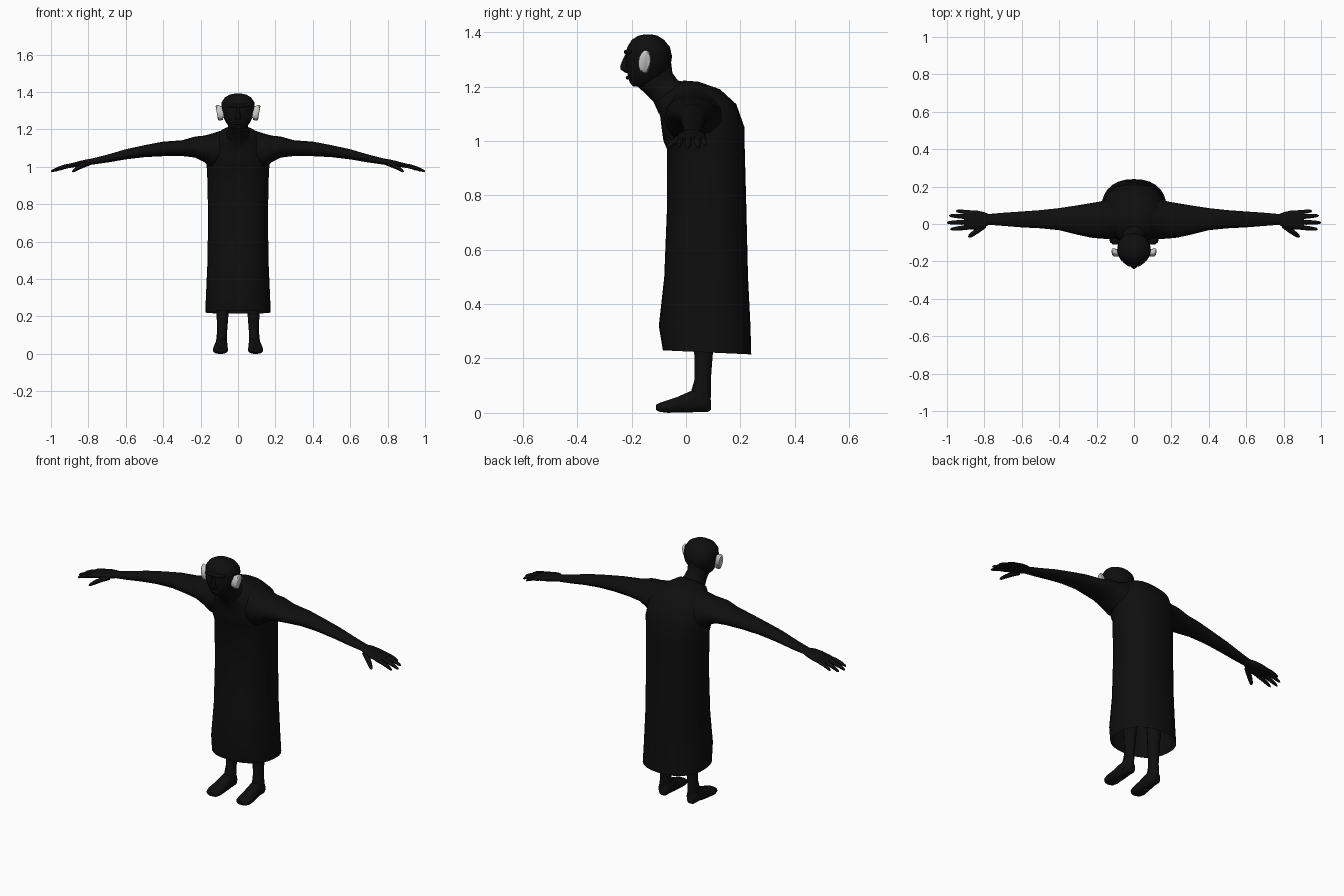
import bpy, bmesh, math
from mathutils import Vector as V


def material(name, rgb):
    m = bpy.data.materials.new(name)
    m.diffuse_color = (*rgb, 1)
    return m


BLACK = material("soft black", (0.0045, 0.0045, 0.0045))
PALE = material("pale grey", (0.6, 0.6, 0.58))
GREY = material("mid grey", (0.2, 0.2, 0.19))


def loft(name, rings, n=16, power=2.0, caps=(True, True), mirror=False, mat=BLACK):
    """Skin rounded rings given as (centre, half axis u, half axis v)."""
    bm = bmesh.new()
    loops = []
    for c, u, v in rings:
        loop = []
        for i in range(n):
            a = 2 * math.pi * i / n
            ca, sa = math.cos(a), math.sin(a)
            p = V(c) + V(u) * math.copysign(abs(ca) ** (2 / power), ca) \
                + V(v) * math.copysign(abs(sa) ** (2 / power), sa)
            loop.append(bm.verts.new(p))
        loops.append(loop)
    for a, b in zip(loops, loops[1:]):
        for i in range(n):
            j = (i + 1) % n
            bm.faces.new((a[i], a[j], b[j], b[i]))
    if caps[0]:
        bm.faces.new(loops[0][::-1])
    if caps[1]:
        bm.faces.new(loops[-1])
    bmesh.ops.recalc_face_normals(bm, faces=bm.faces)
    me = bpy.data.meshes.new(name)
    bm.to_mesh(me)
    bm.free()
    me.materials.append(mat)
    ob = bpy.data.objects.new(name, me)
    bpy.context.collection.objects.link(ob)
    if mirror:
        ob.modifiers.new("mirror", 'MIRROR').use_mirror_merge = False
    bpy.ops.object.select_all(action='DESELECT')
    ob.select_set(True)
    bpy.context.view_layer.objects.active = ob
    bpy.ops.object.shade_smooth_by_angle(angle=math.radians(50))
    return ob


def side_ring(yf, zf, yb, zb, w):
    """Ring across the body from a front point to a back point."""
    return ((0, (yf + yb) / 2, (zf + zb) / 2), (w, 0, 0),
            (0, (yb - yf) / 2, (zb - zf) / 2))


def arm_ring(x, z0, z1, y0, y1):
    return ((x, (y0 + y1) / 2, (z0 + z1) / 2), (0, (y1 - y0) / 2, 0),
            (0, 0, (z1 - z0) / 2))


# Robe, open at the hem, with the hunched back
loft("robe", [side_ring(*r) for r in (
    (-.085, .23, .24, .215, .175), (-.10, .32, .237, .32, .171),
    (-.08, .5, .228, .5, .163), (-.07, .75, .222, .75, .16),
    (-.07, .97, .216, .97, .165), (-.083, 1.0, .215, 1.05, .17),
    (-.09, 1.05, .185, 1.135, .165), (-.095, 1.09, .125, 1.19, .145),
    (-.105, 1.12, .045, 1.218, .10), (-.115, 1.14, -.01, 1.222, .072))],
    n=28, power=2.3, caps=(False, True))

# Neck craning forward
loft("neck", [side_ring(*r) for r in (
    (-.10, 1.10, .03, 1.21, .08), (-.12, 1.145, -.03, 1.222, .06),
    (-.15, 1.175, -.05, 1.25, .052), (-.19, 1.21, -.055, 1.29, .055))])

# Head
loft("head", [side_ring(yf, z, yb, z, w) for z, yf, yb, w in (
    (1.20, -.195, -.14, .03), (1.215, -.208, -.11, .048),
    (1.24, -.215, -.075, .066), (1.275, -.221, -.056, .082),
    (1.31, -.221, -.05, .09), (1.345, -.217, -.058, .088),
    (1.372, -.20, -.08, .07), (1.387, -.175, -.105, .042),
    (1.391, -.155, -.125, .02))], n=18, power=2.2)

# Nose, brow and lips
loft("nose", [side_ring(yf, z, -.20, z, w) for z, yf, w in (
    (1.25, -.222, .012), (1.262, -.24, .018), (1.275, -.242, .015),
    (1.30, -.232, .010), (1.325, -.22, .008))], n=8)
loft("brow", [((x, y, 1.327), (0, .010, 0), (0, 0, .009)) for x, y in (
    (-.06, -.195), (-.03, -.216), (0, -.219), (.03, -.216), (.06, -.195))], n=8)
loft("lips", [((x, y, 1.232), (0, .007, 0), (0, 0, .007)) for x, y in (
    (-.028, -.203), (0, -.215), (.028, -.203))], n=8)

# Ears: pale shell standing off the head, with a grey hollow
loft("ear", [((x, y, 1.292), (0, a, 0), (.006, .004, b)) for x, y, a, b in (
    (.078, -.158, .014, .028), (.094, -.155, .020, .038),
    (.108, -.152, .023, .041), (.114, -.150, .018, .034))],
    n=14, mirror=True, mat=PALE)
loft("ear_lobe", [((x, -.152, 1.262), (0, a, 0), (0, 0, a)) for x, a in (
    (.08, .012), (.100, .016), (.108, .011))], n=10, mirror=True, mat=GREY)

# Arms
loft("arm", [arm_ring(*r) for r in (
    (.07, 1.0, 1.20, -.07, .14), (.14, .99, 1.178, -.08, .135),
    (.18, 1.025, 1.167, -.078, .12), (.23, 1.05, 1.162, -.073, .112),
    (.30, 1.058, 1.142, -.058, .10), (.40, 1.057, 1.135, -.033, .085),
    (.50, 1.052, 1.116, -.023, .074), (.60, 1.04, 1.094, -.018, .067),
    (.70, 1.023, 1.065, -.010, .06), (.78, 1.012, 1.045, -.004, .053),
    (.80, 1.010, 1.041, -.008, .056))], n=16, mirror=True)

# Palm
loft("palm", [arm_ring(*r) for r in (
    (.77, 1.014, 1.045, 0, .05), (.80, 1.008, 1.042, -.020, .063),
    (.84, 1.003, 1.033, -.030, .072), (.89, .996, 1.020, -.030, .074),
    (.91, .995, 1.014, -.024, .070))], n=12, power=2.6, mirror=True)


def digit(name, start, end, r):
    """Tapered finger that bows upward slightly."""
    a, b = V(start), V(end)
    side = (b - a).cross(V((0, 0, 1))).normalized()
    up = side.cross(b - a).normalized()
    rings = []
    for t, k in ((0, 1), (.35, 1.0), (.7, .85), (.93, .6), (1, .2)):
        c = a.lerp(b, t) + up * (.005 * math.sin(math.pi * t))
        rings.append((c, side * r * k, up * r * k * .85))
    loft(name, rings, n=8, mirror=True)


# Fingers and thumb
digit("little_finger", (.88, .062, 1.008), (.952, .070, .984), .011)
digit("ring_finger", (.88, .038, 1.010), (.988, .045, .977), .0125)
digit("middle_finger", (.88, .010, 1.010), (1.0, .007, .975), .013)
digit("index_finger", (.88, -.017, 1.008), (.982, -.028, .978), .0125)
digit("thumb", (.80, -.008, 1.018), (.885, -.070, .974), .015)

# Legs
loft("leg", [((x, (y0 + y1) / 2, z), (w, 0, 0), (0, (y1 - y0) / 2, 0))
             for z, x, w, y0, y1 in (
    (.62, .082, .050, .015, .125), (.40, .083, .042, .02, .115),
    (.28, .083, .034, .027, .106), (.20, .083, .031, .03, .098),
    (.12, .085, .027, .03, .092), (.07, .088, .029, .015, .093),
    (.03, .09, .031, .005, .09))], n=14, mirror=True)

# Feet
loft("foot", [((x, y, (z0 + z1) / 2), (w, 0, 0), (0, 0, (z1 - z0) / 2))
              for y, x, w, z0, z1 in (
    (.092, .088, .016, .010, .045), (.08, .088, .028, .003, .075),
    (.04, .088, .032, .003, .088), (.01, .090, .034, 0, .078),
    (-.03, .092, .038, 0, .060), (-.07, .094, .041, 0, .046),
    (-.098, .093, .035, .004, .037), (-.11, .092, .020, .010, .030))],
    n=14, power=2.5, mirror=True)
